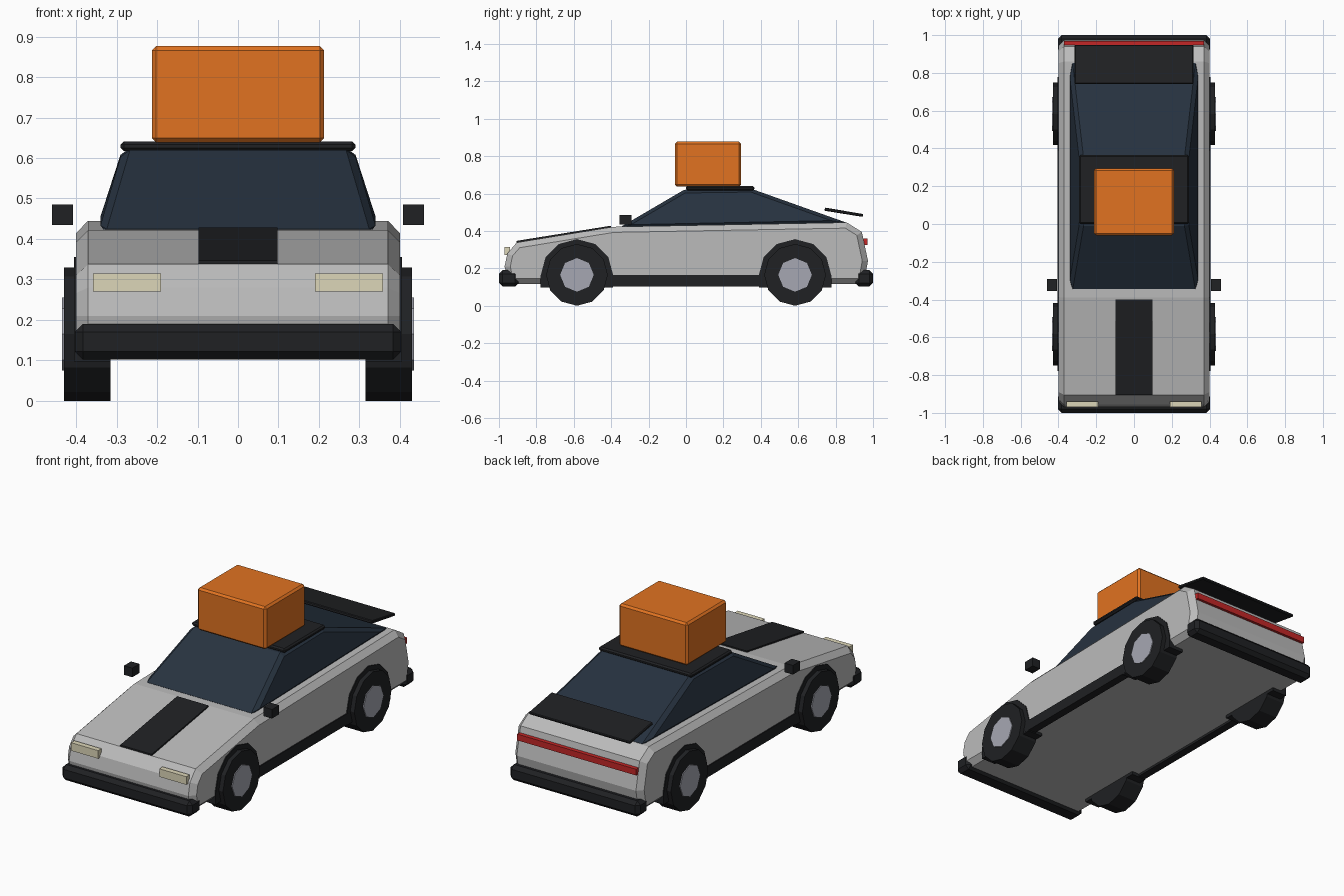
import bpy, bmesh
from math import sin, cos, pi, radians

if "Cube" in bpy.data.objects:
    bpy.data.objects.remove(bpy.data.objects["Cube"])


def material(name, r, g, b):
    m = bpy.data.materials.new(name)
    m.diffuse_color = (r, g, b, 1)
    m.use_nodes = True
    m.node_tree.nodes["Principled BSDF"].inputs["Base Color"].default_value = m.diffuse_color
    return m


BLACK = material("black_trim", 0.014, 0.015, 0.017)
GLASS = material("dark_glass", 0.02, 0.032, 0.05)
ORANGE = material("orange", 0.75, 0.17, 0.015)
RED = material("red", 0.55, 0.02, 0.02)
CREAM = material("cream", 0.72, 0.67, 0.48)
SILVER = material("silver", 0.38, 0.39, 0.45)
PAINT = material("paint", 0.5, 0.5, 0.5)


def loft(name, rings, mat, bevel=0, limit=30):
    """Closed solid between two matching loops of points."""
    bm = bmesh.new()
    a, b = [[bm.verts.new(p) for p in ring] for ring in rings]
    n = len(a)
    bm.faces.new(a)
    bm.faces.new(b)
    for i in range(n):
        j = (i + 1) % n
        bm.faces.new((a[i], a[j], b[j], b[i]))
    bmesh.ops.recalc_face_normals(bm, faces=bm.faces)
    me = bpy.data.meshes.new(name)
    bm.to_mesh(me)
    bm.free()
    ob = bpy.data.objects.new(name, me)
    bpy.context.collection.objects.link(ob)
    me.materials.append(mat)
    if bevel:
        mod = ob.modifiers.new("Bevel", "BEVEL")
        mod.width, mod.segments = bevel, 1
        mod.limit_method = "ANGLE"
        mod.angle_limit = radians(limit)
    return ob


def prism(name, profile, x0, x1, mat, bevel=0, limit=30):
    """Side profile of (y, z) points extruded across x."""
    return loft(name, [[(x, y, z) for y, z in profile] for x in (x0, x1)], mat, bevel, limit)


def box(name, x, y, z, mat, bevel=0):
    return prism(name, [(y[0], z[0]), (y[1], z[0]), (y[1], z[1]), (y[0], z[1])], *x, mat, bevel)


def disc(cy, cz, r, n):
    return [(cy + r * sin(2 * pi * i / n), cz + r * cos(2 * pi * i / n)) for i in range(n)]


# Wedge body with chamfered sides
prism("body", [(-0.95, 0.115), (-0.97, 0.21), (-0.955, 0.28), (-0.905, 0.338), (-0.39, 0.422),
               (0.86, 0.445), (0.94, 0.395), (0.973, 0.24), (0.95, 0.115)],
      -0.4, 0.4, PAINT, 0.03, 75)

# Glass cabin tapering to the roof
base = [(-0.345, -0.36, 0.415), (0.345, -0.36, 0.415), (0.345, 0.87, 0.44), (-0.345, 0.87, 0.44)]
top = [(-0.285, -0.01, 0.62), (0.285, -0.01, 0.62), (0.285, 0.35, 0.625), (-0.285, 0.35, 0.625)]
loft("cabin", [base, top], GLASS, 0.018)

# Roof panel and cargo box
box("roof_panel", (-0.29, 0.29), (0.0, 0.365), (0.617, 0.641), BLACK, 0.008)
box("roof_cargo", (-0.213, 0.213), (-0.06, 0.295), (0.638, 0.877), ORANGE, 0.011)

# Bonnet stripe and rear spoiler
prism("bonnet_stripe", [(-0.905, 0.335), (-0.4, 0.415), (-0.4, 0.428), (-0.905, 0.347)],
      -0.098, 0.098, BLACK)
prism("spoiler", [(0.74, 0.508), (0.945, 0.475), (0.948, 0.49), (0.743, 0.525)],
      -0.315, 0.315, BLACK, 0.004)

# Bumpers and tail light strip
box("front_bumper", (-0.403, 0.403), (-1.0, -0.895), (0.102, 0.19), BLACK, 0.02)
box("rear_bumper", (-0.403, 0.403), (0.905, 1.0), (0.102, 0.19), BLACK, 0.02)
box("tail_light", (-0.37, 0.37), (0.93, 0.97), (0.325, 0.36), RED)

for s, side in ((-1, "left"), (1, "right")):
    # Headlights, mirrors and sills
    box(side + "_headlight", (s * 0.19, s * 0.358), (-0.97, -0.94), (0.27, 0.315), CREAM)
    box(side + "_mirror", (s * 0.408, s * 0.46), (-0.355, -0.292), (0.434, 0.485), BLACK)
    box(side + "_sill", (s * 0.36, s * 0.406), (-0.42, 0.42), (0.102, 0.163), BLACK)
    for cy, end in ((-0.583, "front"), (0.583, "rear")):
        name = side + "_" + end
        # Wheel arch with flat bottom, tyre and hub
        arch = [(cy + 0.194 * cos(pi * i / 6), 0.162 + 0.194 * sin(pi * i / 6)) for i in range(7)]
        prism(name + "_arch", [(cy + 0.194, 0.097)] + arch + [(cy - 0.194, 0.097)],
              s * 0.315, s * 0.405, BLACK)
        prism(name + "_tyre", disc(cy, 0.165, 0.165, 12), s * 0.315, s * 0.43, BLACK)
        prism(name + "_hub", disc(cy, 0.165, 0.09, 8), s * 0.39, s * 0.435, SILVER)
